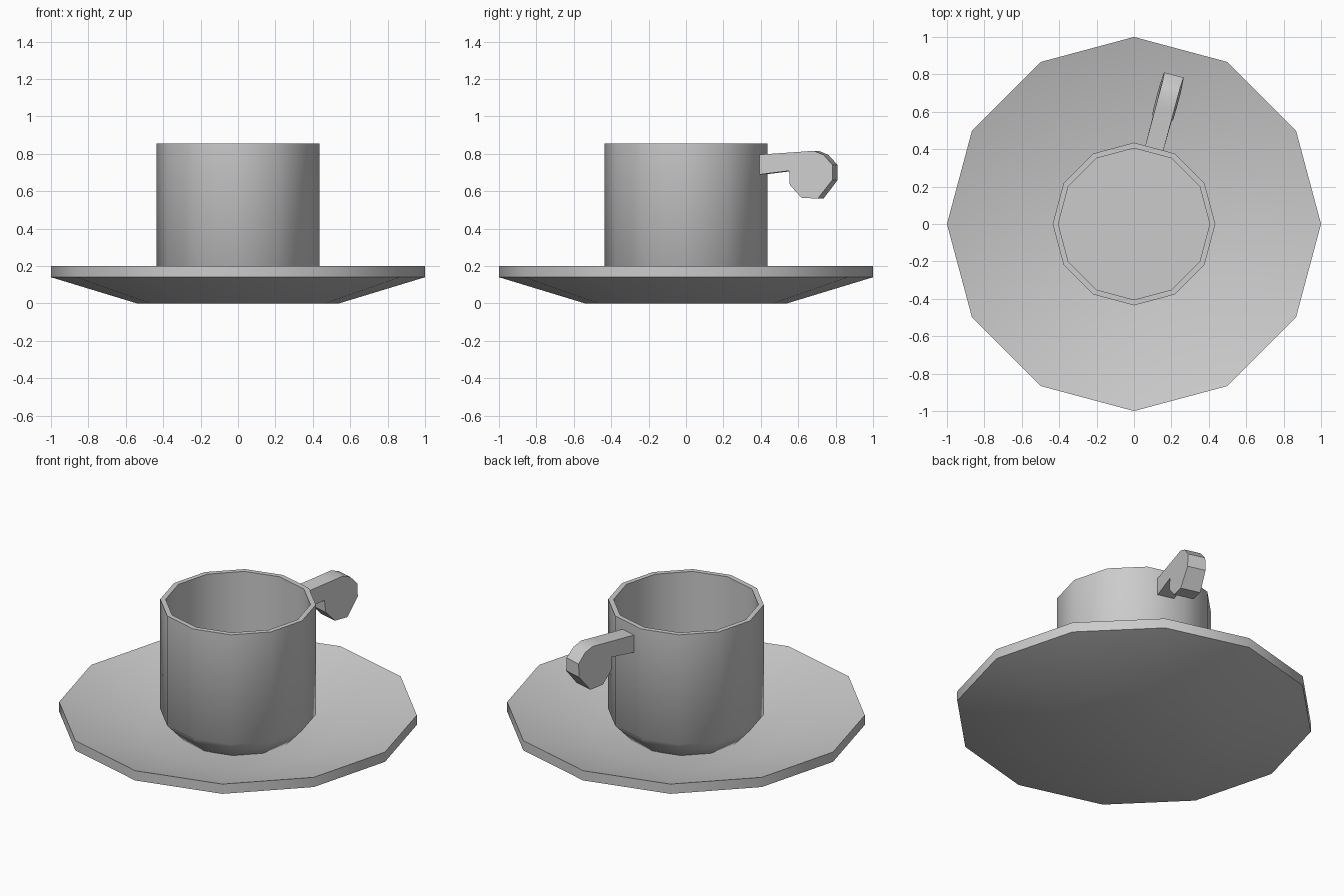
import bpy, bmesh, math
from mathutils import Vector

if "Cube" in bpy.data.objects:
    bpy.data.objects.remove(bpy.data.objects["Cube"])


def finish(name, bm, angle):
    bmesh.ops.recalc_face_normals(bm, faces=bm.faces)
    mesh = bpy.data.meshes.new(name)
    bm.to_mesh(mesh)
    bm.free()
    obj = bpy.data.objects.new(name, mesh)
    bpy.context.collection.objects.link(obj)
    bpy.ops.object.select_all(action='DESELECT')
    obj.select_set(True)
    bpy.context.view_layer.objects.active = obj
    bpy.ops.object.shade_smooth_by_angle(angle=math.radians(angle))
    return obj


def bridge(bm, rings):
    n = len(rings[0])
    for a, b in zip(rings, rings[1:]):
        for i in range(n):
            j = (i + 1) % n
            bm.faces.new((a[i], a[j], b[j], b[i]))
    bm.faces.new(rings[0])
    bm.faces.new(rings[-1])


def lathe(name, profile, angle, sides=12):
    # profile of (radius, height) turned around z, closed by flat caps
    bm = bmesh.new()
    step = math.tau / sides
    rings = [[bm.verts.new((r * math.cos(i * step), r * math.sin(i * step), z))
              for i in range(sides)] for r, z in profile]
    bridge(bm, rings)
    return finish(name, bm, angle)


# Saucer: flat base, flared underside, upright rim, sloped dish
lathe("saucer", [(0.54, 0), (1, 0.14), (1, 0.2), (0.535, 0.063)], 50)

# Cup: chamfered foot, straight wall, thin rim, hollow inside
lathe("cup", [(0.325, 0.06), (0.435, 0.18), (0.435, 0.855),
              (0.405, 0.855), (0.405, 0.18)], 50)

# Handle: side profile (outward, height, half width) set at 75 degrees
profile = [(0.41, 0.795, 0.05), (0.64, 0.81, 0.05), (0.72, 0.816, 0.05),
           (0.775, 0.794, 0.05), (0.825, 0.74, 0.053), (0.825, 0.66, 0.055),
           (0.745, 0.56, 0.06), (0.655, 0.565, 0.06), (0.59, 0.634, 0.058),
           (0.585, 0.709, 0.052), (0.41, 0.688, 0.05)]
turn = math.radians(75)
out = Vector((math.cos(turn), math.sin(turn), 0))
side = Vector((math.sin(turn), -math.cos(turn), 0))
bm = bmesh.new()
bridge(bm, [[bm.verts.new(out * u + side * w * s + Vector((0, 0, z)))
             for u, z, w in profile] for s in (-1, 1)])
finish("handle", bm, 30)
